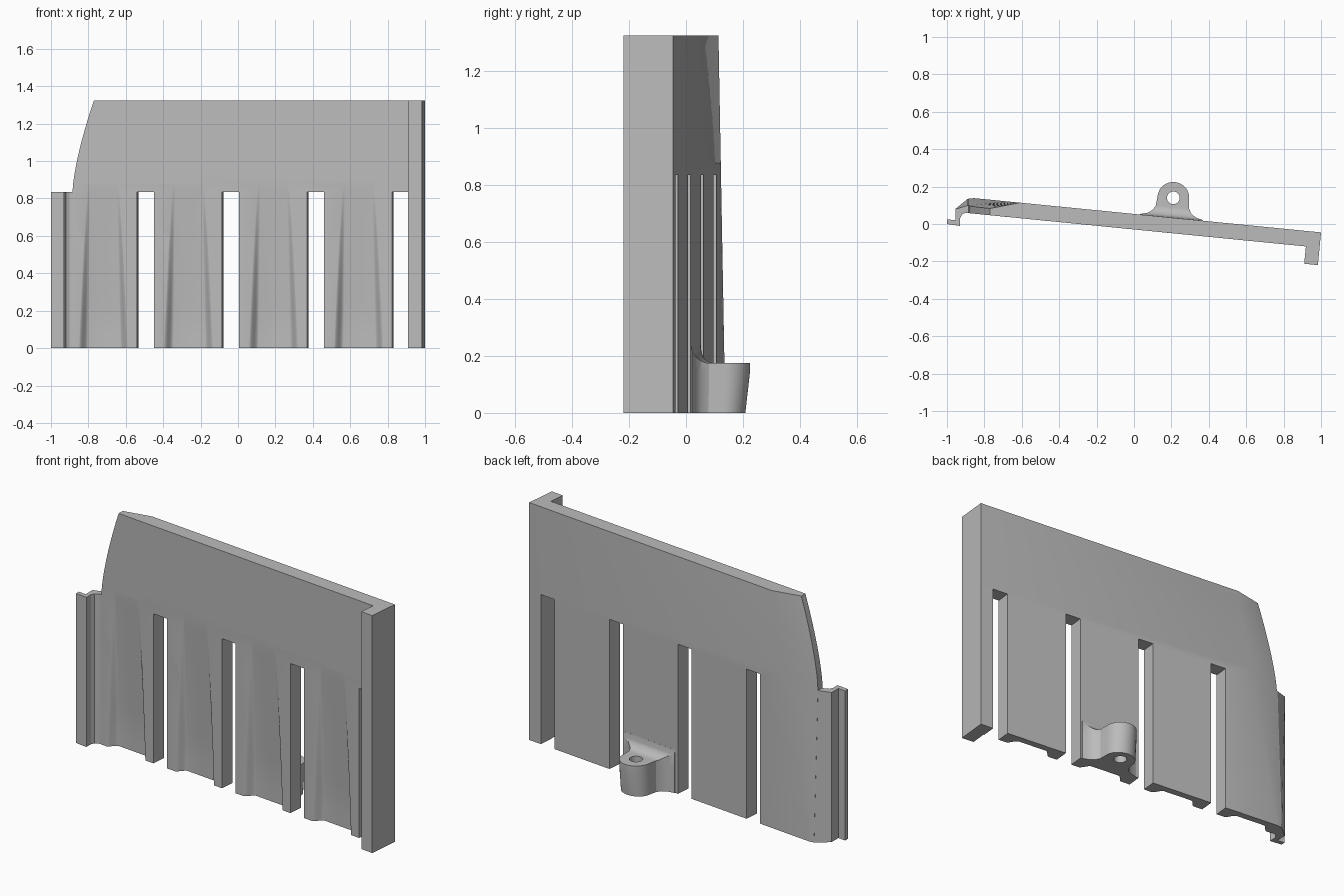
import bpy, bmesh, math
from mathutils import Matrix

cube = bpy.data.objects.get("Cube")
if cube:
    bpy.data.objects.remove(cube)

grey = bpy.data.materials.new("mid_grey")
grey.use_nodes = True
grey.diffuse_color = (0.5, 0.5, 0.5, 1)
grey.node_tree.nodes["Principled BSDF"].inputs["Base Color"].default_value = (0.5, 0.5, 0.5, 1)

SLOPE = -0.0985          # the panel runs slightly askew in plan
BACK = 0.054             # back face at x = 0
THICK = 0.083
TOP, STEP = 1.325, 0.835
PITCH = 0.457
SKEW = Matrix.Translation((0, BACK, 0)) @ Matrix.Rotation(math.atan(SLOPE), 4, 'Z')


def loft(name, rings, matrix=Matrix()):
    """Closed solid through rings of equal point count."""
    bm = bmesh.new()
    rows = [[bm.verts.new(matrix @ Matrix.Translation(p).translation) for p in r] for r in rings]
    n = len(rows[0])
    for a, b in zip(rows, rows[1:]):
        for i in range(n):
            j = (i + 1) % n
            bm.faces.new((a[i], a[j], b[j], b[i]))
    bm.faces.new(rows[0][::-1])
    bm.faces.new(rows[-1])
    bmesh.ops.recalc_face_normals(bm, faces=bm.faces)
    mesh = bpy.data.meshes.new(name)
    bm.to_mesh(mesh)
    bm.free()
    mesh.materials.append(grey)
    ob = bpy.data.objects.new(name, mesh)
    bpy.context.collection.objects.link(ob)
    return ob


def prism(name, outline, z0, z1, matrix=Matrix()):
    return loft(name, [[(x, y, z) for x, y in outline] for z in (z0, z1)], matrix)


def combine(target, tool, operation='DIFFERENCE'):
    tool.hide_render = True
    mod = target.modifiers.new("cut", 'BOOLEAN')
    mod.solver = 'EXACT'
    mod.operation = operation
    mod.object = tool
    bpy.context.view_layer.objects.active = target
    bpy.ops.object.modifier_apply(modifier=mod.name)
    bpy.data.objects.remove(tool)


def back_y(x):
    return BACK + SLOPE * x


def mix(a, b, t):
    return a + (b - a) * t


def edge_x(z):
    return -0.885 + 0.115 * max(0, (z - STEP) / (TOP - STEP)) ** 1.45


def edge_y(z):
    return mix(0.135, 0.1, z / STEP) if z < STEP else mix(0.1, 0.083, (z - STEP) / (TOP - STEP))


# Panel with right flange and tapering left edge
levels = [STEP * i / 6 for i in range(6)] + [mix(STEP, TOP, i / 10) for i in range(11)]
rings = []
for z in levels:
    ex, sx = edge_x(z), mix(-0.855, -0.61, z / TOP)
    rings.append([(1, -0.045, z), (0.983, -0.22, z), (0.91, -0.212, z), (0.919, -0.12, z),
                  (ex, back_y(ex) - THICK, z), (ex, edge_y(z), z), (sx, back_y(sx), z)])
panel = loft("panel", rings)

# Hooked lip on the left edge
lip = [(-1, 0.025), (-1, 0.0), (-0.93, -0.01), (-0.93, 0.03), (-0.92, 0.05),
       (-0.9, 0.06), (-0.87, 0.06)]
outer = [(-0.955, 0.08), (-0.955, 0.02)]
hook = loft("hook_lip", [[(x, y, z) for x, y in
            lip + [(-0.87, edge_y(z)), (-0.89, edge_y(z) - 0.001)] + outer] for z in (0, STEP)])
combine(panel, hook, 'UNION')

# Slots open at the bottom
for i in range(4):
    c = -0.489 + PITCH * i
    box = [(c - 0.0455, -0.15), (c + 0.0455, -0.15), (c + 0.0455, 0.05), (c - 0.0455, 0.05)]
    combine(panel, prism("slot_cutter", box, -0.1, STEP, SKEW))


# Flutes in the front, deepening and widening downward
def flute_ring(c, z):
    t = 1 - max(z, 0) / 0.91
    depth = mix(-0.001, 0.045, min(t / 0.85, 1))
    floor = mix(0.07, 0.085, t)
    wall = mix(0.01, 0.05, t ** 0.6)
    side = []
    for k in range(9):
        s = k / 8
        side.append((floor + wall * (1 - s), depth * (1 - math.cos(math.pi * s)) / 2))
    pts = [(-w, d) for w, d in side] + [(w, d) for w, d in side[::-1]]
    front = -THICK - 0.0006
    return ([(c - floor - wall, -0.13, z)] + [(c + w, front + d, z) for w, d in pts]
            + [(c + floor + wall, -0.13, z)])


for i in range(4):
    c = -0.715 + PITCH * i
    rows = [flute_ring(c, z) for z in [-0.05] + [0.91 * k / 12 for k in range(13)]]
    combine(panel, loft("flute_cutter", rows, SKEW))

# Mounting lug on the back: rounded end, flared root, slightly tapered
U, V, R = 0.201, 0.106, 0.085
half = [(0.168, -0.01), (0.168, 0.003), (0.13, 0.013), (0.105, 0.03), (0.09, 0.055)]
half += [(R * math.cos(a), V + R * math.sin(a)) for a in
         [math.pi / 2 * k / 8 for k in range(9)]]
outline = half + [(-x, y) for x, y in half[-2::-1]]


def lug_ring(z, taper):
    return [(U + x, y - taper * max(0, min(1, (y - 0.05) / 0.14)), z) for x, y in outline]


lug = loft("mounting_lug", [lug_ring(0, 0.016), lug_ring(0.14, 0), lug_ring(0.26, 0)], SKEW)

# Flat lug top with a concave fillet rising to the panel
curve = [(0.055 - 0.055 * math.sin(a), 0.24 - 0.065 * math.cos(a)) for a in
         [math.pi / 2 * k / 8 for k in range(9)]]
section = [(0.3, 0.175)] + curve + [(-0.05, 0.24), (-0.05, 0.35), (0.3, 0.35)]
combine(lug, loft("fillet_cutter", [[(u, v, z) for v, z in section] for u in (-0.2, 0.6)], SKEW))

# Screw hole
circle = [(U + 0.034 * math.cos(math.tau * k / 32), V + 0.034 * math.sin(math.tau * k / 32))
          for k in range(32)]
combine(lug, prism("hole_cutter", circle, -0.1, 0.4, SKEW))

# Smooth curved areas, keep edges sharp
for ob in (panel, lug):
    bpy.ops.object.select_all(action='DESELECT')
    ob.select_set(True)
    bpy.context.view_layer.objects.active = ob
    bpy.ops.object.shade_smooth_by_angle(angle=math.radians(25))
